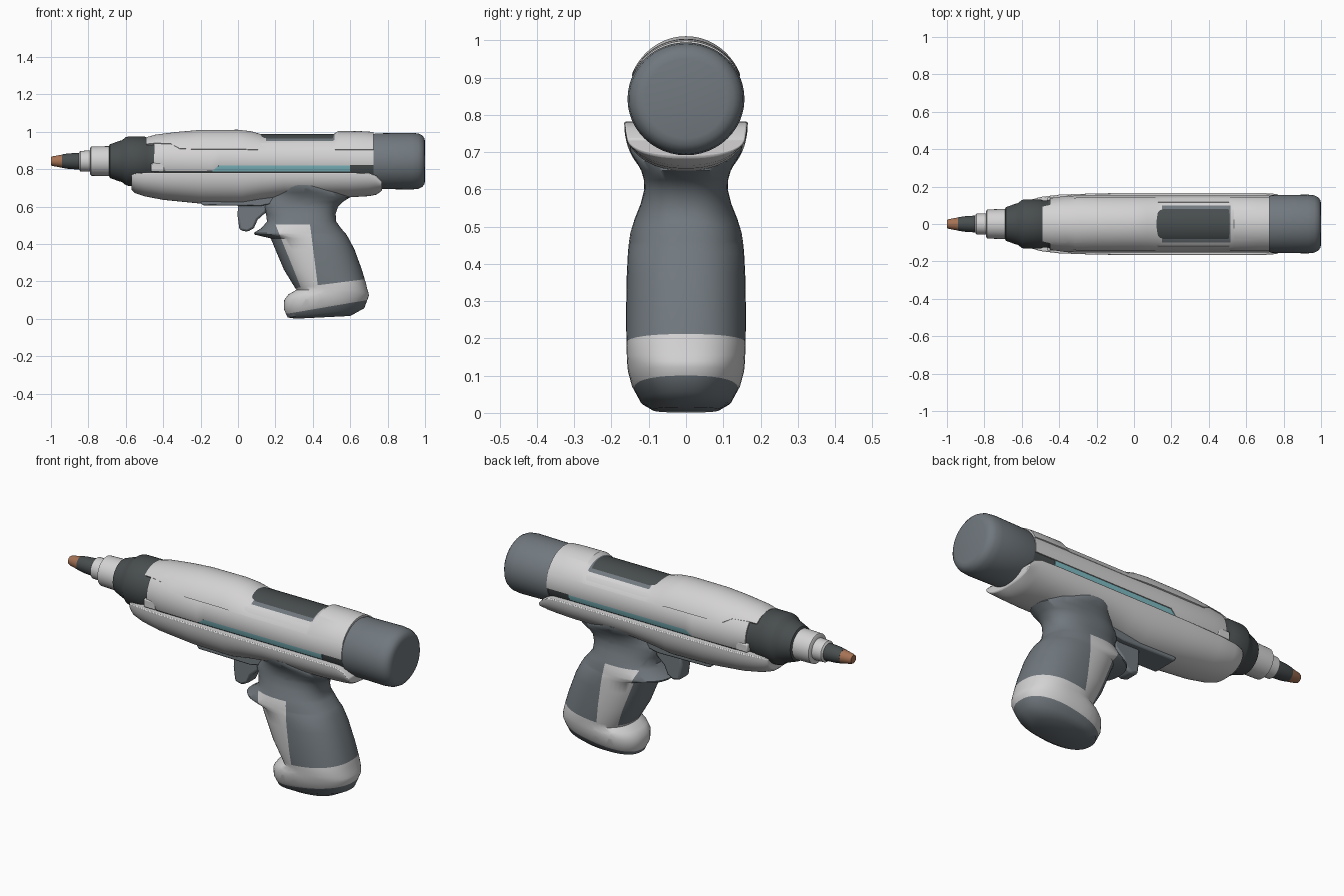
import bpy, bmesh, math
from mathutils import Vector

if "Cube" in bpy.data.objects:
    bpy.data.objects.remove(bpy.data.objects["Cube"])


def material(name, rgb):
    m = bpy.data.materials.new(name)
    m.diffuse_color = (*rgb, 1)
    m.use_nodes = True
    m.node_tree.nodes["Principled BSDF"].inputs["Base Color"].default_value = m.diffuse_color
    return m


LIGHT = material("light grey plastic", (0.66, 0.65, 0.65))
GREY = material("slate grey rubber", (0.165, 0.19, 0.21))
DARK = material("dark grey metal", (0.065, 0.075, 0.078))
TEAL = material("teal strip", (0.22, 0.52, 0.57))
COPPER = material("copper", (0.38, 0.17, 0.09))
AXIS = 0.843  # height of the barrel axis


def finish(bm, name, mats, bevel=0, angle=35):
    bmesh.ops.recalc_face_normals(bm, faces=bm.faces)
    me = bpy.data.meshes.new(name)
    bm.to_mesh(me)
    bm.free()
    ob = bpy.data.objects.new(name, me)
    bpy.context.collection.objects.link(ob)
    for m in mats:
        me.materials.append(m)
    if bevel:
        b = ob.modifiers.new("bevel", "BEVEL")
        b.width, b.segments, b.limit_method = bevel, 2, "ANGLE"
        b.angle_limit = math.radians(40)
    bpy.ops.object.select_all(action="DESELECT")
    ob.select_set(True)
    bpy.context.view_layer.objects.active = ob
    bpy.ops.object.shade_smooth_by_angle(angle=math.radians(angle))
    return ob


def loft(rings):
    """Skin closed rings of points into a capped solid."""
    bm = bmesh.new()
    vs = [[bm.verts.new(p) for p in r] for r in rings]
    n = len(vs[0])
    for a, b in zip(vs, vs[1:]):
        for i in range(n):
            j = (i + 1) % n
            bm.faces.new((a[i], a[j], b[j], b[i]))
    bm.faces.new(vs[0])
    bm.faces.new(vs[-1])
    return bm


def cut(bm, co, no):
    bmesh.ops.bisect_plane(bm, geom=bm.verts[:] + bm.edges[:] + bm.faces[:],
                           plane_co=co, plane_no=no, dist=1e-5)


def revolve(name, profile, mat, zscale=1.0, n=48):
    """Turned part along x from (x, radius) points."""
    rings = [[(x, r * math.cos(2 * math.pi * i / n),
               AXIS + zscale * r * math.sin(2 * math.pi * i / n)) for i in range(n)]
             for x, r in profile]
    return finish(loft(rings), name, [mat])


def arc_panel(stations, thick, side=1, n=28):
    """Curved panel along x; stations are (x, ry, rz, start angle, end angle)."""
    rings = []
    for x, ry, rz, a0, a1 in stations:
        angs = [math.radians(a0 + (a1 - a0) * i / n) for i in range(n + 1)]
        outer = [(x, side * ry * math.cos(a), AXIS + rz * math.sin(a)) for a in angs]
        inner = [(x, side * (ry - thick) * math.cos(a), AXIS + (rz - thick) * math.sin(a))
                 for a in reversed(angs)]
        rings.append(outer + inner)
    return loft(rings)


def spow(v, e):
    return math.copysign(abs(v) ** e, v)


# Nozzle, collar, inner core and rear cap
revolve("copper_tip", [(-1, .022), (-.99, .026), (-.935, .036)], COPPER)
revolve("nozzle_tip", [(-.94, .036), (-.91, .041), (-.85, .045), (-.83, .045)], DARK)
revolve("nozzle_ring_small", [(-.85, .045), (-.843, .055), (-.78, .057)], LIGHT)
revolve("nozzle_ring_large", [(-.79, .07), (-.785, .078), (-.70, .080), (-.68, .08)], LIGHT)
revolve("collar", [(-.69, .08), (-.685, .09), (-.64, .106), (-.62, .112), (-.60, .128),
                   (-.585, .132), (-.50, .132), (-.49, .127), (-.45, .125)], DARK)
revolve("inner_core", [(-.47, .12), (-.44, .136), (-.38, .145), (.73, .145)], DARK)
revolve("rear_cap", [(.725, .14), (.725, .15), (.735, .154), (.93, .157), (.965, .153),
                     (.985, .143), (.996, .128), (1, .11)], GREY, .965)

# Top shell with the grey window cut into it
top = [(-.49, .138, .128, 46), (-.44, .146, .142, 43), (-.36, .152, .152, 38),
       (-.31, .155, .158, 25), (-.2, .157, .167, 23), (0, .158, .168, 23),
       (.07, .158, .16, 23), (.13, .157, .142, 25), (.16, .157, .14, 25),
       (.505, .157, .14, 25), (.535, .158, .161, 23), (.66, .158, .16, 23), (.725, .157, .156, 23)]
bm = arc_panel([(x, ry, rz, a, 180 - a) for x, ry, rz, a in top], .02, n=48)
for x in (.15, .515):
    cut(bm, (x, 0, 0), (1, 0, 0))
for y in (-.1, .1):
    cut(bm, (0, y, 0), (0, 1, 0))
for f in bm.faces:
    c = f.calc_center_median()
    f.material_index = int(.15 < c.x < .515 and abs(c.y) < .1 and c.z > .9)
finish(bm, "top_shell", [LIGHT, GREY], angle=28)

# Side panels and glowing strips, mirrored
for side, tag in ((1, "left"), (-1, "right")):
    panel = [(-.45, .138, .138, -20, 50), (-.36, .151, .148, -21, 48), (-.14, .153, .15, -21, 40),
             (-.10, .153, .15, -8.5, 40), (.725, .153, .15, -8.5, 40)]
    finish(arc_panel(panel, .02, side), "side_panel_" + tag, [LIGHT])
    strip = [(-.135, .149, .149, -22, -19), (-.10, .149, .149, -22, -9), (.60, .149, .149, -22, -9)]
    finish(arc_panel(strip, .008, side), "light_strip_" + tag, [TEAL])

# Lower shell: half-oval sections along x (x, half width, top, bottom)
rings = []
for x, ry, zt, zb in [(-.57, .115, .77, .69), (-.55, .13, .778, .672), (-.5, .145, .782, .655),
                      (-.4, .157, .782, .636), (-.2, .164, .782, .616), (.02, .166, .782, .612),
                      (.12, .166, .782, .63), (.25, .166, .782, .648), (.6, .166, .782, .65),
                      (.70, .165, .78, .656), (.74, .163, .765, .664), (.77, .158, .735, .685)]:
    rings.append([(x, ry * spow(math.cos(t), .9), zt - (zt - zb) * spow(abs(math.sin(t)), .9))
                  for t in (math.pi * i / 36 for i in range(37))])
finish(loft(rings), "lower_shell", [LIGHT], .006)

# Grip: oval sections (z, front x, rear x, half width, tilt)
rings = []
for z, xf, xr, hy, tilt in [(.715, .20, .49, .150, 0), (.70, .19, .52, .149, 0),
                            (.675, .175, .59, .134, 0), (.65, .16, .60, .120, 0),
                            (.625, .14, .56, .113, 0), (.60, .135, .535, .112, 0),
                            (.56, .15, .522, .122, 0), (.52, .155, .525, .138, 0),
                            (.485, .125, .55, .149, 0), (.46, .085, .572, .153, 0),
                            (.45, .09, .58, .154, 0), (.43, .175, .592, .156, 0),
                            (.37, .20, .623, .159, 0), (.264, .245, .662, .161, 0),
                            (.19, .29, .684, .160, 0), (.155, .312, .692, .159, 0),
                            (.135, .27, .698, .158, .02), (.112, .247, .700, .156, .05),
                            (.075, .245, .690, .146, .1), (.032, .265, .675, .122, .12),
                            (.008, .31, .60, .09, .05)]:
    cx, rx = (xf + xr) / 2, (xr - xf) / 2
    ring = []
    for i in range(56):
        t = 2 * math.pi * i / 56
        dx = rx * spow(math.cos(t), .85)
        ring.append((cx + dx, hy * spow(math.sin(t), .85), z + tilt * dx))
    rings.append(ring)
bm = loft(rings)
# Colour boundaries: two points per line in the side view
PAD = ((.28, .03), (.69, .10))
BASE = ((.43, .18), (.68, .212))
REAR = ((.385, .505), (.425, .19))
FRONT = ((.20, .505), (.335, .17))
TOP = ((0, .505), (1, .505))


def over(line, c):
    """Signed side of a line; positive is above it or ahead of it."""
    (x0, z0), (x1, z1) = line
    return (x1 - x0) * (c.z - z0) - (z1 - z0) * (c.x - x0)


for (x0, z0), (x1, z1) in (PAD, BASE, REAR, FRONT, TOP):
    cut(bm, (x0, 0, z0), (z0 - z1, 0, x1 - x0))
for f in bm.faces:
    c = f.calc_center_median()
    base = over(BASE, c) < 0 < over(PAD, c)
    stripe = over(BASE, c) > 0 and over(TOP, c) < 0 and over(REAR, c) < 0 < over(FRONT, c)
    f.material_index = int(base or stripe)
finish(bm, "grip", [GREY, LIGHT], angle=45)


# Trigger and the plate under the shell
def plate(name, pts, hy, mat, bevel):
    bm = loft([[(x, y, z) for x, z in pts] for y in (-hy, hy)])
    return finish(bm, name, [mat], bevel)


plate("trigger", [(0, .63), (-.002, .55), (.008, .475), (.05, .465), (.085, .485),
                  (.105, .53), (.15, .57), (.16, .63)], .042, GREY, .012)
plate("under_plate", [(-.2, .625), (-.19, .607), (.12, .603), (.2, .62), (.25, .66), (-.15, .66)],
      .07, GREY, .006)

# Seam of the rear cap, latch blocks beside the collar
for side in (1, -1):
    bm = bmesh.new()
    bmesh.ops.create_cube(bm, size=1)
    for v in bm.verts:
        v.co = Vector((-.43 + v.co.x * .07, side * .128 + v.co.y * .03, .81 + v.co.z * .045))
    finish(bm, "latch_block_" + ("left" if side > 0 else "right"), [LIGHT], .006)
